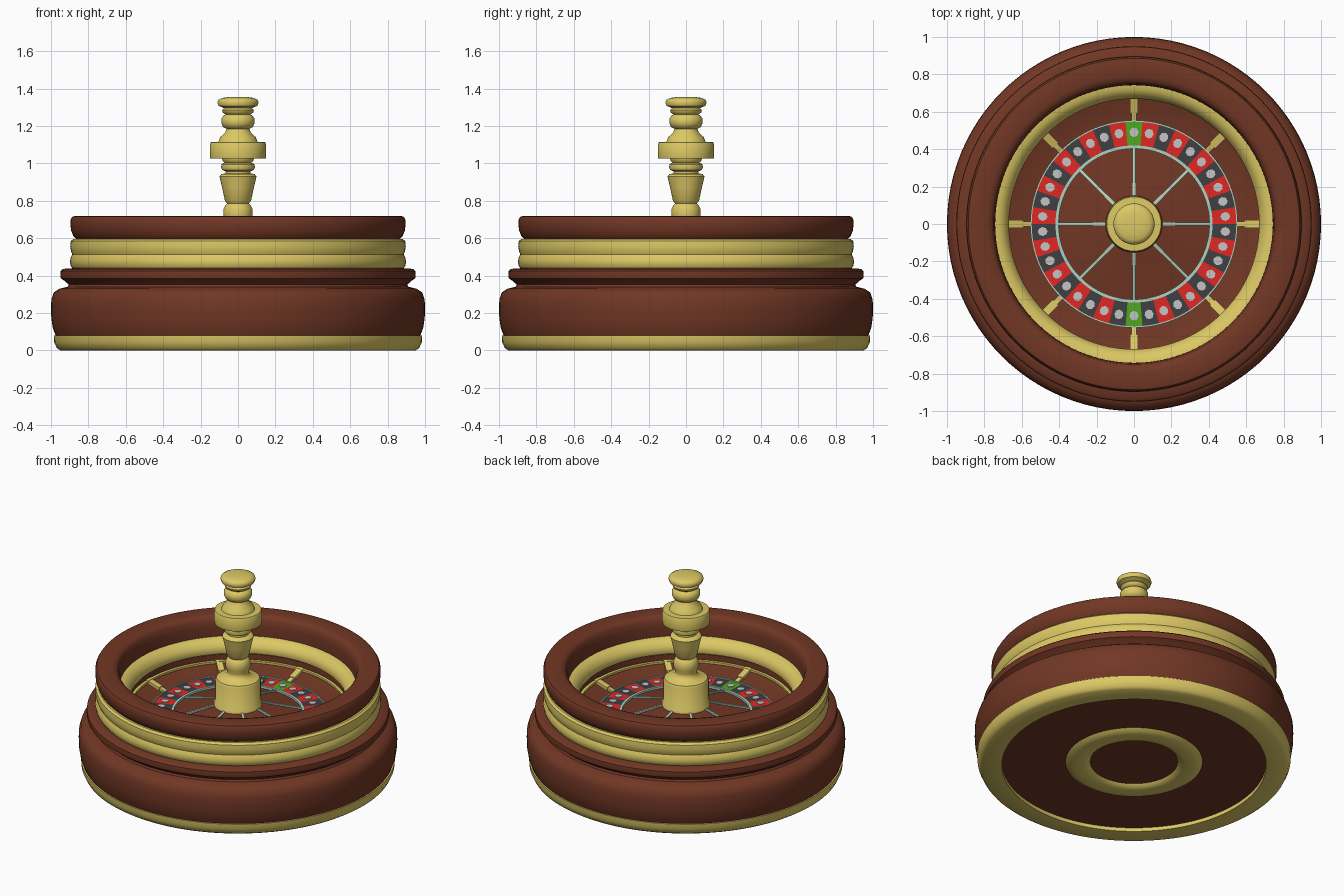
import bpy, bmesh, math
from mathutils import Vector

if "Cube" in bpy.data.objects:
    bpy.data.objects.remove(bpy.data.objects["Cube"])


def mat(name, rgb):
    m = bpy.data.materials.new(name)
    m.diffuse_color = (*rgb, 1)
    m.use_nodes = True
    m.node_tree.nodes["Principled BSDF"].inputs["Base Color"].default_value = m.diffuse_color
    return m


WOOD = mat("brown wood", (0.165, 0.038, 0.018))
GOLD = mat("gold", (0.72, 0.58, 0.13))
RED = mat("red", (0.75, 0.022, 0.017))
BLACK = mat("charcoal", (0.05, 0.05, 0.056))
GREEN = mat("green", (0.08, 0.40, 0.014))
MINT = mat("pale mint", (0.42, 0.65, 0.53))
GREY = mat("light grey", (0.56, 0.56, 0.56))


def finish(name, bm, mats, angle=40):
    bmesh.ops.recalc_face_normals(bm, faces=bm.faces[:])
    me = bpy.data.meshes.new(name)
    bm.to_mesh(me)
    bm.free()
    for m in mats:
        me.materials.append(m)
    ob = bpy.data.objects.new(name, me)
    bpy.context.collection.objects.link(ob)
    bpy.ops.object.select_all(action='DESELECT')
    ob.select_set(True)
    bpy.context.view_layer.objects.active = ob
    bpy.ops.object.shade_smooth_by_angle(angle=math.radians(angle))
    return ob


def lathe(name, profile, m, seg=96, angle=40):
    """Spin a closed (r, z) outline, or one whose ends lie on the axis."""
    bm = bmesh.new()
    rings = []
    for r, z in profile:
        if r == 0:
            rings.append([bm.verts.new((0, 0, z))] * seg)
        else:
            rings.append([bm.verts.new((r * math.cos(2 * math.pi * i / seg),
                                        r * math.sin(2 * math.pi * i / seg), z))
                          for i in range(seg)])
    pairs = list(zip(rings, rings[1:]))
    if profile[0][0] > 0:
        pairs.append((rings[-1], rings[0]))
    for a, b in pairs:
        for i in range(seg):
            j = (i + 1) % seg
            vs = list(dict.fromkeys((a[i], a[j], b[j], b[i])))
            if len(vs) > 2:
                bm.faces.new(vs)
    return finish(name, bm, [m], angle)


def radial_bars(name, parts, m, count=8):
    """Bars (r0, z0, r1, z1, width, thickness) repeated around the axis."""
    bm = bmesh.new()
    for k in range(count):
        a = 2 * math.pi * k / count
        d, s = Vector((math.cos(a), math.sin(a), 0)), Vector((-math.sin(a), math.cos(a), 0))
        for r0, z0, r1, z1, w, t in parts:
            v = [bm.verts.new(d * r + s * e * w / 2 + Vector((0, 0, z + h)))
                 for r, z in ((r0, z0), (r1, z1))
                 for e, h in ((-1, -t), (1, -t), (1, t), (-1, t))]
            for f in ((0, 1, 2, 3), (4, 5, 6, 7), (0, 1, 5, 4), (1, 2, 6, 5),
                      (2, 3, 7, 6), (3, 0, 4, 7)):
                bm.faces.new([v[i] for i in f])
    return finish(name, bm, [m], 30)


# Outer casing, bottom to top
lathe("base_ring", [(.83, 0), (.95, 0), (.968, .012), (.983, .045), (.985, .08), (.83, .08)], GOLD)
lathe("lower_body", [(.80, .03), (.84, .03), (.84, .08), (.975, .08), (.99, .12), (.998, .17), (1, .22),
                     (.998, .27), (.985, .31), (.955, .33), (.912, .34), (.905, .352),
                     (.925, .37), (.947, .385), (.95, .40), (.948, .425), (.935, .436),
                     (.88, .44), (.80, .44)], WOOD)
lathe("gold_band", [(.80, .438), (.885, .438), (.896, .455), (.898, .475), (.895, .495),
                    (.886, .513), (.893, .53), (.897, .555), (.894, .585), (.88, .597), (.80, .597)], GOLD)
lathe("upper_rim", [(.865, .595), (.88, .61), (.892, .64), (.896, .67), (.895, .70), (.886, .715),
                    (.865, .72), (.79, .72), (.765, .713), (.75, .695), (.743, .65), (.742, .56),
                    (.75, .48), (.692, .48), (.69, .41), (.85, .41)], WOOD)
lathe("inner_ring", [(.745, .583), (.72, .58), (.695, .565), (.676, .54), (.669, .515),
                     (.674, .492), (.695, .48), (.745, .48)], GOLD)
lathe("ball_track_trim", [(.672, .428), (.672, .442), (.695, .442), (.695, .428)], GOLD)

# Underside and its foot ring
lathe("underside", [(0, .025), (.3, .025), (.83, .025), (.83, .05), (0, .05)], WOOD)
lathe("foot_ring", [(.275, .025), (.29, .01), (.32, .002), (.38, .002), (.41, .01),
                    (.43, .025), (.43, .04), (.275, .04)], GOLD)

# Bowl floor with central cone
lathe("bowl_floor", [(0, .46), (.14, .458), (.405, .388), (.56, .385), (.70, .43),
                     (.70, .37), (0, .35)], WOOD)

# Pocket ring: 38 coloured sectors, starting with green at the back
N, SUB = 38, 3
bm = bmesh.new()
for k in range(N):
    idx = 2 if k in (0, N // 2) else k % 2
    for s in range(SUB):
        v = []
        for u, r in ((s, .415), (s, .55), (s + 1, .55), (s + 1, .415)):
            a = math.pi / 2 - 2 * math.pi * (k - .5 + u / SUB) / N
            v.append(bm.verts.new((r * math.cos(a), r * math.sin(a), .395)))
        f = bm.faces.new(v)
        f.material_index = idx
bmesh.ops.remove_doubles(bm, verts=bm.verts[:], dist=1e-5)
finish("pocket_ring", bm, [BLACK, RED, GREEN])

# Plain grey spot plate on each pocket
bm = bmesh.new()
for k in range(N):
    a = math.pi / 2 - 2 * math.pi * k / N
    d, t = Vector((math.cos(a), math.sin(a), 0)), Vector((-math.sin(a), math.cos(a), 0))
    ring = []
    for z in (.394, .399):
        ring.append([bm.verts.new(d * (.49 + .026 * math.cos(math.pi * i / 4))
                                  + t * .024 * math.sin(math.pi * i / 4) + Vector((0, 0, z)))
                     for i in range(8)])
    bm.faces.new(ring[1])
    bm.faces.new(ring[0])
    for i in range(8):
        j = (i + 1) % 8
        bm.faces.new((ring[0][i], ring[0][j], ring[1][j], ring[1][i]))
finish("pocket_spots", bm, [GREY], 30)

# Mint trims and cone spokes
for name, r0, r1 in (("pocket_inner_trim", .403, .42), ("pocket_outer_trim", .547, .555)):
    lathe(name, [(r0, .38), (r1, .38), (r1, .403), (r0, .403)], MINT)
radial_bars("cone_spokes", [(.13, .459, .41, .39, .016, .008)], MINT)

# Gold deflectors on the slope
radial_bars("deflectors", [(.553, .386, .60, .40, .028, .014), (.592, .398, .69, .428, .042, .018)], GOLD)

# Turned central spindle
lathe("spindle", [
    (0, .44), (.152, .44), (.152, .475), (.143, .485), (.143, .625), (.135, .64), (.09, .65),
    (.07, .67), (.068, .69), (.078, .715), (.078, .755), (.068, .775), (.058, .785),
    (.07, .80), (.085, .87), (.099, .93), (.09, .942), (.068, .947), (.068, .958),
    (.085, .965), (.091, .98), (.088, .995), (.072, 1.003), (.082, 1.012), (.085, 1.025),
    (.148, 1.025), (.15, 1.035), (.15, 1.105), (.145, 1.113), (.105, 1.115), (.095, 1.14),
    (.068, 1.165), (.062, 1.185), (.08, 1.195), (.089, 1.215), (.089, 1.24), (.078, 1.255),
    (.066, 1.262), (.082, 1.272), (.085, 1.285), (.075, 1.295), (.085, 1.30), (.104, 1.308),
    (.11, 1.325), (.105, 1.34), (.085, 1.35), (.05, 1.355), (0, 1.356)], GOLD, 48, 45)
